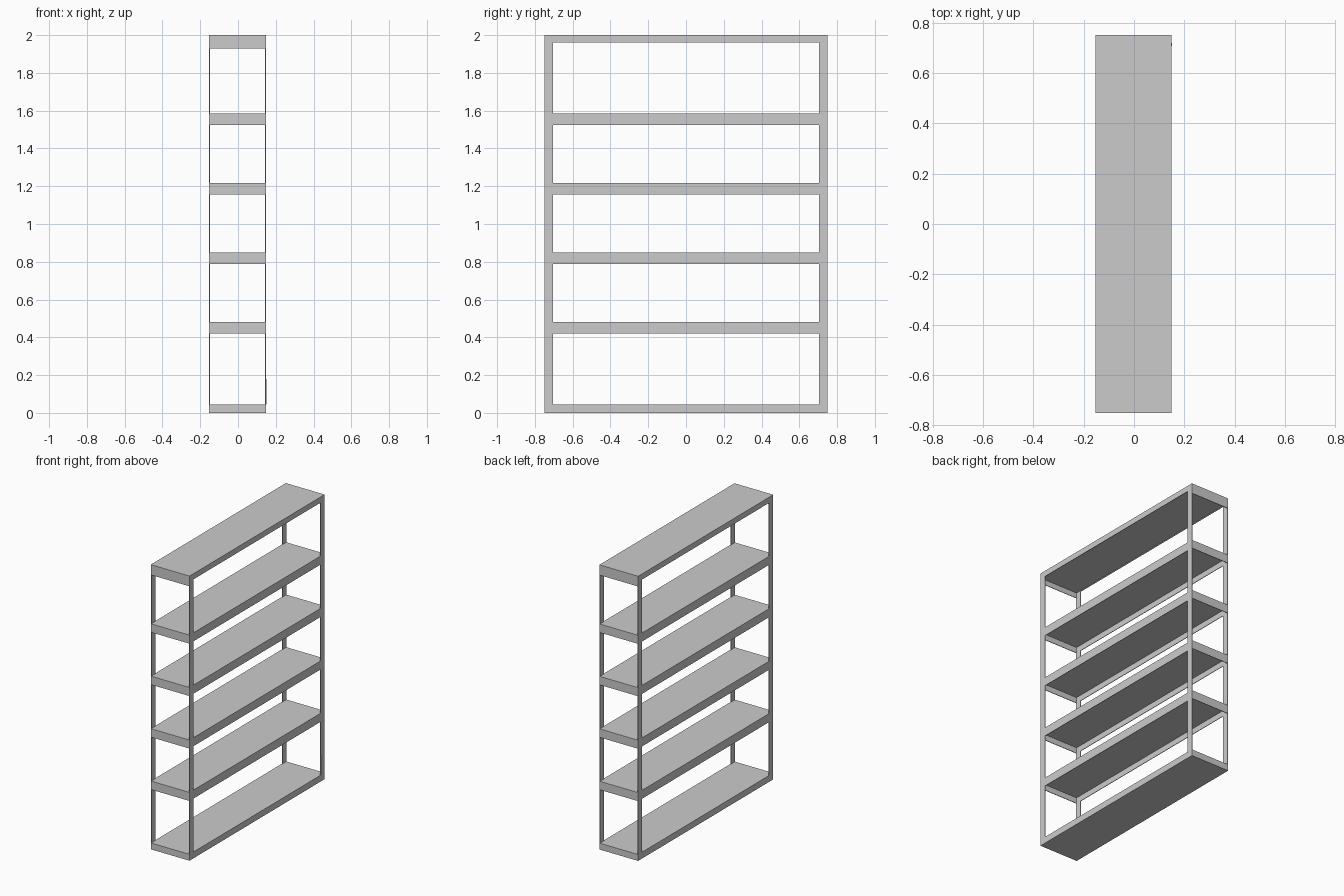
import bpy

if "Cube" in bpy.data.objects:
    bpy.data.objects.remove(bpy.data.objects["Cube"])

X0, X1 = -0.153, 0.148      # left and right faces
Y = 0.75                    # half length
T = 0.004                   # sheet thickness
POST = 0.045                # post width


def box(name, x, y, z):
    """Axis-aligned box from (min, max) pairs."""
    bpy.ops.mesh.primitive_cube_add(
        size=1, location=[(a + b) / 2 for a, b in (x, y, z)])
    ob = bpy.context.object
    ob.name = name
    ob.scale = [b - a for a, b in (x, y, z)]
    bpy.ops.object.transform_apply(location=False, rotation=False, scale=True)
    return ob


SIDES = {"left": (X0, X0 + T), "right": (X1 - T, X1)}
ENDS = {"front": (-Y, -Y + T), "back": (Y - T, Y)}

# Flat corner posts
for side, xs in SIDES.items():
    box(f"{side}_front_post", xs, (-Y, -Y + POST), (0, 2))
    box(f"{side}_back_post", xs, (Y - POST, Y), (0, 2))

# Shelves: top height, board thickness, long rail depth, end panel depth
shelves = [
    ("bottom_shelf", 0.045, 0.045, 0.045, 0.045),
    ("shelf_1", 0.48, 0.02, 0.06, 0.06),
    ("shelf_2", 0.848, 0.02, 0.06, 0.06),
    ("shelf_3", 1.217, 0.02, 0.06, 0.06),
    ("shelf_4", 1.585, 0.02, 0.06, 0.06),
    ("top_shelf", 2.0, 0.035, 0.04, 0.072),
]
for name, top, board, rail, panel in shelves:
    box(f"{name}_board", (X0, X1), (-Y, Y), (top - board, top))
    if rail > board:
        for side, xs in SIDES.items():
            box(f"{name}_{side}_rail", xs, (-Y, Y), (top - rail, top))
    if panel > board:
        for end, ys in ENDS.items():
            box(f"{name}_{end}_panel", (X0, X1), ys, (top - panel, top))

# Small retaining strip on the back right post
box("post_strip", (X1, X1 + 0.002), (0.706, 0.718), (0.045, 0.18))
